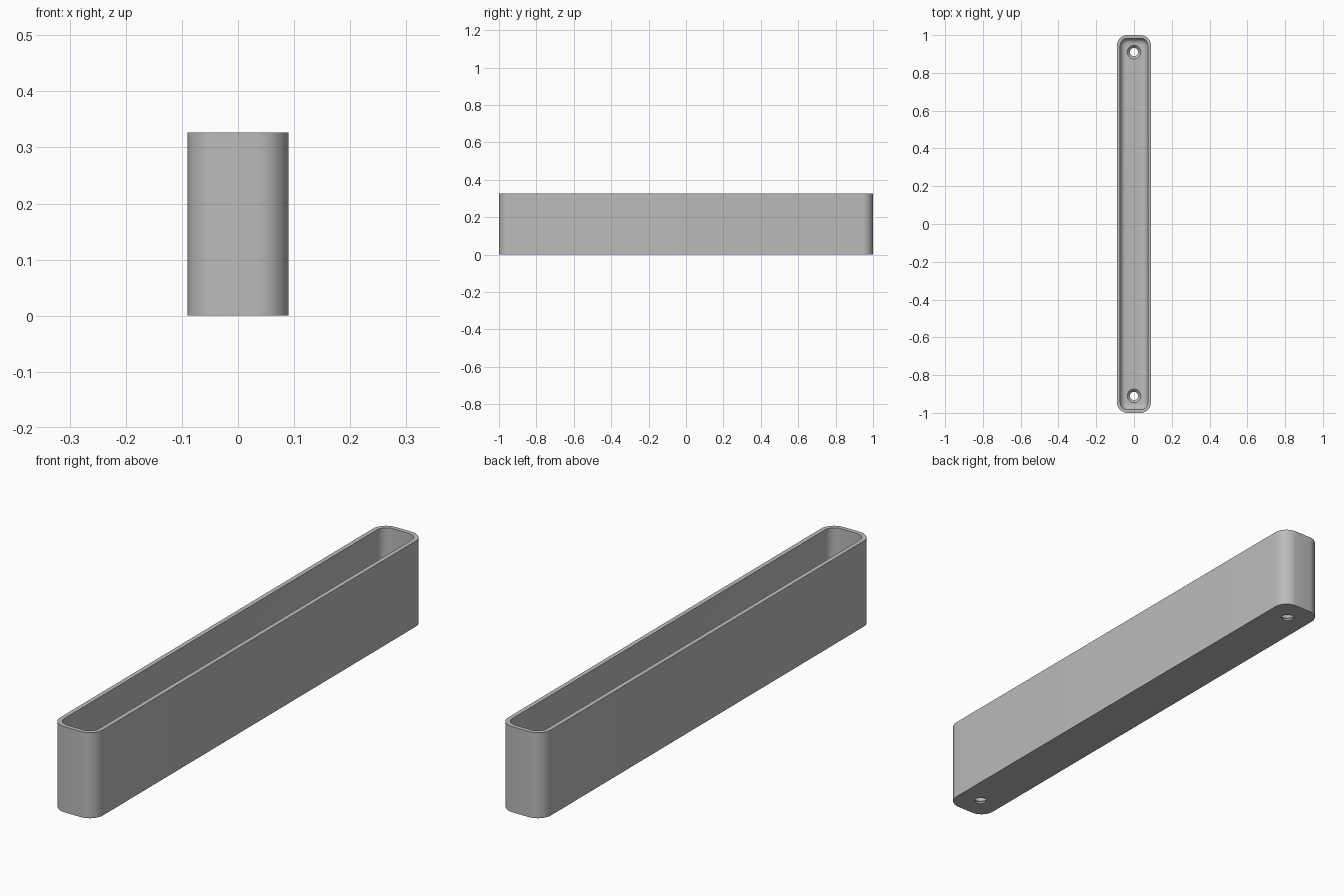
import bpy, bmesh, math

if "Cube" in bpy.data.objects:
    bpy.data.objects.remove(bpy.data.objects["Cube"])

HALF_X, HALF_Y, HEIGHT = 0.09, 1.0, 0.327
CORNER, WALL, FLOOR, FILLET = 0.056, 0.017, 0.02, 0.03
HOLE_Y, HOLE_R, SINK_R = 0.91, 0.022, 0.036

grey = bpy.data.materials.new("light grey")
grey.use_nodes = True
colour = (0.5, 0.5, 0.5, 1)
grey.diffuse_color = colour
grey.node_tree.nodes["Principled BSDF"].inputs["Base Color"].default_value = colour


def rounded_loop(bm, inset, z, steps=10):
    """Ring of vertices around a rounded rectangle shrunk by inset."""
    r = CORNER - inset
    cx, cy = HALF_X - CORNER, HALF_Y - CORNER
    ring = []
    for quarter, (sx, sy) in enumerate([(1, 1), (-1, 1), (-1, -1), (1, -1)]):
        for i in range(steps + 1):
            a = (quarter + i / steps) * math.pi / 2
            ring.append(bm.verts.new((sx * cx + r * math.cos(a),
                                      sy * cy + r * math.sin(a), z)))
    return ring


def circle_loop(bm, y, r, z, steps=32):
    return [bm.verts.new((r * math.cos(2 * math.pi * i / steps),
                          y + r * math.sin(2 * math.pi * i / steps), z))
            for i in range(steps)]


def loft(name, make_rings):
    """Skin a stack of rings and cap both ends."""
    bm = bmesh.new()
    rings = make_rings(bm)
    for a, b in zip(rings, rings[1:]):
        for i in range(len(a)):
            j = (i + 1) % len(a)
            bm.faces.new((a[i], a[j], b[j], b[i]))
    bm.faces.new(rings[0][::-1])
    bm.faces.new(rings[-1])
    bmesh.ops.recalc_face_normals(bm, faces=bm.faces)
    mesh = bpy.data.meshes.new(name)
    bm.to_mesh(mesh)
    bm.free()
    mesh.materials.append(grey)
    obj = bpy.data.objects.new(name, mesh)
    bpy.context.collection.objects.link(obj)
    return obj


# Open tray: outer wall, rim, inner wall, filleted floor
def tray_rings(bm):
    rings = [rounded_loop(bm, 0, 0), rounded_loop(bm, 0, HEIGHT),
             rounded_loop(bm, WALL, HEIGHT)]
    for i in range(9):
        a = i / 8 * math.pi / 2
        rings.append(rounded_loop(bm, WALL + FILLET * (1 - math.cos(a)),
                                  FLOOR + FILLET * (1 - math.sin(a))))
    return rings


tray = loft("tray", tray_rings)

# Countersunk screw holes through the floor at both ends
for side, y in (("front", -HOLE_Y), ("back", HOLE_Y)):
    cutter = loft(side + "_hole_cutter", lambda bm: [
        circle_loop(bm, y, HOLE_R, -0.02), circle_loop(bm, y, HOLE_R, FLOOR - 0.014),
        circle_loop(bm, y, SINK_R, FLOOR), circle_loop(bm, y, SINK_R, FLOOR + 0.05)])
    cutter.hide_render = True
    cut = tray.modifiers.new(side + "_hole", 'BOOLEAN')
    cut.operation, cut.solver, cut.object = 'DIFFERENCE', 'EXACT', cutter

# Apply the cuts, then drop the cutters and smooth the curved faces
bpy.ops.object.select_all(action='DESELECT')
bpy.context.view_layer.objects.active = tray
tray.select_set(True)
for modifier in list(tray.modifiers):
    cutter = modifier.object
    bpy.ops.object.modifier_apply(modifier=modifier.name)
    bpy.data.objects.remove(cutter)
bpy.ops.object.shade_smooth_by_angle(angle=math.radians(30))
